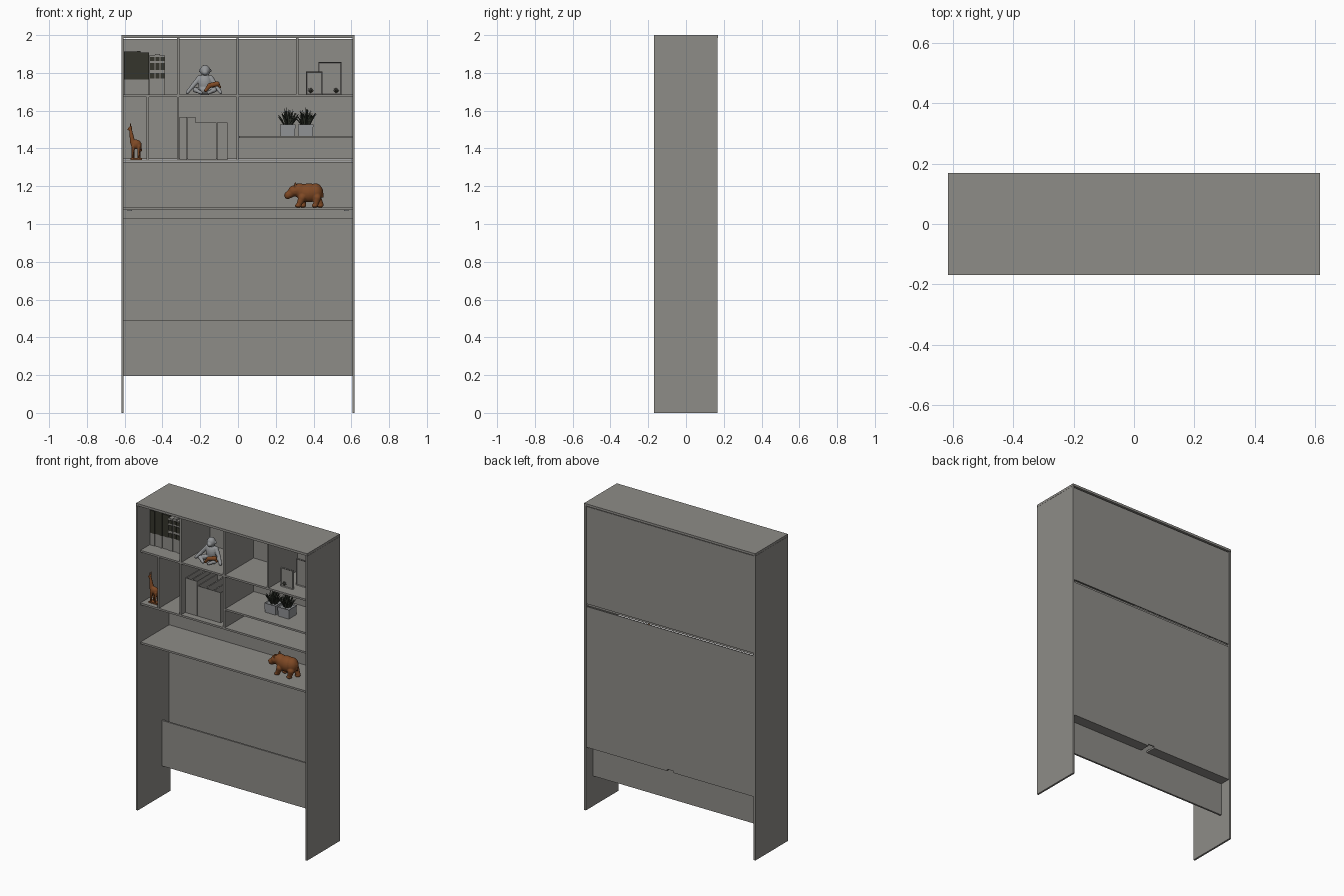
import bpy, bmesh, math, random
from mathutils import Matrix, Vector

if "Cube" in bpy.data.objects:
    bpy.data.objects.remove(bpy.data.objects["Cube"])

random.seed(4)


def mat(name, rgb):
    m = bpy.data.materials.new(name)
    m.diffuse_color = (*rgb, 1)
    m.use_nodes = True
    m.node_tree.nodes["Principled BSDF"].inputs["Base Color"].default_value = m.diffuse_color
    return m


BOARD = mat("warm_grey_board", (0.27, 0.262, 0.245))
DARK = mat("dark_olive", (0.035, 0.035, 0.025))
WOOD = mat("brown_wood", (0.21, 0.066, 0.018))
SILVER = mat("silver_grey", (0.29, 0.30, 0.31))
LEAF = mat("dark_leaf", (0.035, 0.042, 0.03))


def finish(bm, name, mats):
    me = bpy.data.meshes.new(name)
    bm.normal_update()
    bm.to_mesh(me)
    bm.free()
    ob = bpy.data.objects.new(name, me)
    bpy.context.collection.objects.link(ob)
    for m in mats:
        me.materials.append(m)
    return ob


def add_box(bm, x, y, z):
    size = (x[1] - x[0], y[1] - y[0], z[1] - z[0])
    mid = (sum(x) / 2, sum(y) / 2, sum(z) / 2)
    return bmesh.ops.create_cube(
        bm, size=1, matrix=Matrix.Translation(mid) @ Matrix.Diagonal((*size, 1)))["verts"]


def box(name, x, y, z, m=BOARD):
    bm = bmesh.new()
    add_box(bm, x, y, z)
    return finish(bm, name, [m])


def ball(bm, c, r):
    r = (r, r, r) if isinstance(r, float) else r
    bmesh.ops.create_uvsphere(bm, u_segments=20, v_segments=12, radius=1,
                              matrix=Matrix.Translation(c) @ Matrix.Diagonal((*r, 1)))


def limb(bm, a, b, r1, r2, segs=12, caps=True):
    a, b = Vector(a), Vector(b)
    d = b - a
    M = Matrix.Translation((a + b) / 2) @ d.to_track_quat('Z', 'Y').to_matrix().to_4x4()
    bmesh.ops.create_cone(bm, cap_ends=True, segments=segs, radius1=r1, radius2=r2,
                          depth=d.length, matrix=M)
    if caps:
        ball(bm, a, r1)
        ball(bm, b, r2)


def carve(bm, name, m, voxel):
    """Fuse overlapping shapes into one smooth carved figure."""
    ob = finish(bm, name, [m])
    r = ob.modifiers.new("fuse", 'REMESH')
    r.mode, r.voxel_size, r.use_smooth_shade = 'VOXEL', voxel, True
    s = ob.modifiers.new("soften", 'SMOOTH')
    s.iterations = 2
    return ob


# ---- cabinet carcass ----
W, D, T = 0.617, 0.169, 0.012
IN = W - T
FRONT, BACK = -0.14, 0.155
for s, n in ((-1, "left"), (1, "right")):
    box(f"side_panel_{n}", sorted((s * W, s * IN)), (-D, D - 0.002), (0, 1.984))
    box(f"shelf_bracket_{n}", sorted((s * 0.56, s * 0.585)), (-0.1, -0.08), (1.068, 1.077), SILVER)
    # ledges joining the rear rail to the back panel
    box(f"rear_ledge_{n}", sorted((s * 0.022, s * IN)), (0.092, 0.162), (0.41, 0.422))
box("top_panel", (-W, W), (-D, D), (1.985, 2.0))
box("upper_back_panel", (-IN, IN), (BACK, 0.162), (1.345, 1.979))
box("lower_back_panel", (-IN, IN), (BACK, 0.162), (0.422, 1.327))
box("rear_rail", (-IN, IN), (0.08, 0.092), (0.196, 0.492))
box("shelf_cleat", (-IN, IN), (0.143, BACK), (1.027, 1.077))

# ---- shelves and dividers ----
for name, z in (("top_row_shelf", 1.685), ("middle_row_shelf", 1.342), ("desk_shelf", 1.087)):
    box(name, (-IN, IN), (FRONT, BACK), (z - T, z))
box("small_shelf", (0.006, IN), (FRONT, BACK), (1.455, 1.467))
for i, (x, z0, z1) in enumerate([(-0.316, 1.685, 1.985), (-0.003, 1.685, 1.985),
                                 (0.313, 1.685, 1.985), (-0.478, 1.342, 1.673),
                                 (-0.318, 1.342, 1.673), (-0.003, 1.342, 1.673)]):
    box(f"divider_{i}", (x - 0.006, x + 0.006), (FRONT, BACK), (z0, z1))

# ---- books: grey foot, dark upper jacket ----
x = -0.603
for i, (w, top) in enumerate([(0.034, 1.912), (0.034, 1.912), (0.02, 1.917), (0.046, 1.908),
                              (0.03, 1.895), (0.026, 1.9), (0.027, 1.892)]):
    fy = -0.045 + 0.004 * (i % 2)
    bm = bmesh.new()
    add_box(bm, (x, x + w - 0.001), (fy, 0.1), (1.685, top))
    bmesh.ops.bisect_plane(bm, geom=bm.verts[:] + bm.edges[:] + bm.faces[:],
                           plane_co=(0, 0, 1.764), plane_no=(0, 0, 1))
    for f in bm.faces:
        f.material_index = int(f.calc_center_median().z > 1.764)
    finish(bm, f"book_{i}", [BOARD, DARK if i < 4 else BOARD])
    if i >= 4:  # spine labels on the pale books
        for z0, z1 in ((1.862, 1.885), (1.815, 1.852), (1.77, 1.8)):
            box("spine_label", (x + 0.003, x + w - 0.003), (fy - 0.003, fy), (z0, z1), DARK)
    x += w

# ---- magazine files: open-topped boxes ----
x = -0.311
for i, (w, top) in enumerate([(0.043, 1.567)] * 2 + [(0.0565, 1.538)] * 3):
    bm = bmesh.new()
    add_box(bm, (x, x + w - 0.001), (-0.097, 0.11), (1.342, top))
    lid = max(bm.faces, key=lambda f: f.calc_center_median().z)
    bmesh.ops.inset_region(bm, faces=[lid], thickness=0.006)
    hole = bmesh.ops.extrude_discrete_faces(bm, faces=[lid])["faces"]
    bmesh.ops.translate(bm, verts=hole[0].verts[:], vec=(0, 0, -0.06))
    finish(bm, f"magazine_file_{i}", [BOARD])
    x += w

# ---- picture frames with a small motif ----
for i, (x0, x1, y, h) in enumerate([(0.36, 0.447, -0.076, 0.122), (0.425, 0.548, -0.01, 0.172)]):
    bm = bmesh.new()
    add_box(bm, (x0, x1), (y, y + 0.012), (1.685, 1.685 + h))
    face = min(bm.faces, key=lambda f: f.calc_center_median().y)
    bmesh.ops.inset_region(bm, faces=[face], thickness=0.006, depth=-0.004)
    finish(bm, f"picture_frame_{i}", [BOARD])
    mx = x0 + 0.025 if i == 0 else x1 - 0.028
    bm = bmesh.new()
    for k in range(6):
        a = math.radians(-60 + 24 * k)
        limb(bm, (mx, y + 0.002, 1.695), (mx + 0.018 * math.sin(a), y + 0.002, 1.695 + 0.026 * math.cos(a)),
             0.002, 0.001, 4, False)
    finish(bm, f"picture_motif_{i}", [DARK])

# ---- potted plants ----
for i, cx in enumerate((0.263, 0.358)):
    cy = -0.005
    bm = bmesh.new()
    vs = add_box(bm, (cx - 0.041, cx + 0.041), (cy - 0.041, cy + 0.041), (1.467, 1.528))
    for v in vs:
        if v.co.z < 1.5:
            v.co.x = cx + (v.co.x - cx) * 0.94
            v.co.y = cy + (v.co.y - cy) * 0.94
    lid = max(bm.faces, key=lambda f: f.calc_center_median().z)
    bmesh.ops.inset_region(bm, faces=[lid], thickness=0.005, depth=-0.006)
    finish(bm, f"plant_pot_{i}", [SILVER])
    bm = bmesh.new()
    for k in range(60):
        a, lean = random.uniform(0, math.tau), random.uniform(0.05, 1.0)
        h = random.uniform(0.07, 0.105) * (1 - 0.35 * lean)
        d = Vector((math.cos(a), math.sin(a), 0))
        p0 = Vector((cx, cy, 1.518)) + d * 0.018 * lean
        p1 = p0 + d * 0.022 * lean + Vector((0, 0, h * 0.6))
        p2 = p1 + d * 0.022 * lean + Vector((0, 0, h * 0.42))
        limb(bm, p0, p1, 0.003, 0.0035, 4, False)
        limb(bm, p1, p2, 0.0035, 0.0004, 4, False)
    finish(bm, f"plant_leaves_{i}", [LEAF])

# ---- carved hippo, facing left ----
bm = bmesh.new()
cy = -0.03
ball(bm, (0.375, cy, 1.165), (0.066, 0.043, 0.05))
ball(bm, (0.41, cy, 1.168), (0.04, 0.04, 0.047))
ball(bm, (0.335, cy, 1.172), (0.035, 0.037, 0.042))
limb(bm, (0.325, cy, 1.18), (0.295, cy, 1.175), 0.036, 0.029)
limb(bm, (0.295, cy, 1.172), (0.264, cy, 1.152), 0.026, 0.02)
limb(bm, (0.445, cy, 1.18), (0.45, cy, 1.14), 0.006, 0.004)
for s in (-1, 1):
    y = cy + s * 0.024
    limb(bm, (0.302, y, 1.2), (0.304, y, 1.217), 0.007, 0.005)
    ball(bm, (0.256, cy + s * 0.011, 1.16), 0.009)
    for xt, xb in ((0.34, 0.335 + s * 0.012), (0.42, 0.425 + s * 0.014)):
        limb(bm, (xt, y, 1.14), (xb, y, 1.103), 0.021, 0.014)
        ball(bm, (xb - 0.004, y, 1.097), (0.018, 0.016, 0.01))
carve(bm, "carved_hippo", WOOD, 0.004)

# ---- carved giraffe on a base ----
gy = -0.09
box("giraffe_base", (-0.57, -0.508), (gy - 0.018, gy + 0.018), (1.342, 1.35), WOOD)
bm = bmesh.new()
ball(bm, (-0.54, gy, 1.422), (0.028, 0.018, 0.025))
limb(bm, (-0.557, gy, 1.43), (-0.57, gy, 1.505), 0.014, 0.007)
limb(bm, (-0.568, gy, 1.511), (-0.581, gy, 1.501), 0.008, 0.005)
limb(bm, (-0.514, gy, 1.425), (-0.511, gy, 1.385), 0.004, 0.003)
for s in (-1, 1):
    limb(bm, (-0.568, gy + s * 0.005, 1.515), (-0.569, gy + s * 0.008, 1.531), 0.003, 0.003)
    for xt in (-0.555, -0.524):
        limb(bm, (xt, gy + s * 0.009, 1.413), (xt + s * 0.004, gy + s * 0.01, 1.35), 0.009, 0.005)
carve(bm, "carved_giraffe", WOOD, 0.003)

# ---- seated ape figure, with a wooden piece in its lap ----
ay = -0.02
bm = bmesh.new()
ball(bm, (-0.174, ay, 1.745), (0.037, 0.03, 0.05))
ball(bm, (-0.174, ay, 1.71), (0.042, 0.034, 0.026))
ball(bm, (-0.174, ay - 0.006, 1.812), (0.027, 0.026, 0.03))
ball(bm, (-0.174, ay - 0.026, 1.803), (0.017, 0.014, 0.015))
for s in (-1, 1):
    limb(bm, (-0.174 + s * 0.03, ay, 1.772), (-0.178 + s * 0.062, ay - 0.01, 1.73), 0.015, 0.012)
    limb(bm, (-0.178 + s * 0.062, ay - 0.01, 1.73), (-0.18 + s * 0.088, ay - 0.03, 1.697), 0.012, 0.009)
    limb(bm, (-0.174 + s * 0.03, ay, 1.708), (-0.176 + s * 0.05, ay - 0.045, 1.71), 0.018, 0.014)
    limb(bm, (-0.176 + s * 0.05, ay - 0.045, 1.71), (-0.176 + s * 0.02, ay - 0.06, 1.695), 0.012, 0.009)
    ball(bm, (-0.174 + s * 0.028, ay, 1.812), (0.006, 0.006, 0.009))
carve(bm, "seated_ape", SILVER, 0.003)
bm = bmesh.new()
limb(bm, (-0.172, ay - 0.07, 1.706), (-0.15, ay - 0.068, 1.733), 0.008, 0.013)
limb(bm, (-0.15, ay - 0.068, 1.733), (-0.11, ay - 0.062, 1.742), 0.013, 0.014)
limb(bm, (-0.11, ay - 0.062, 1.742), (-0.095, ay - 0.06, 1.725), 0.01, 0.006)
carve(bm, "lap_carving", WOOD, 0.003)
